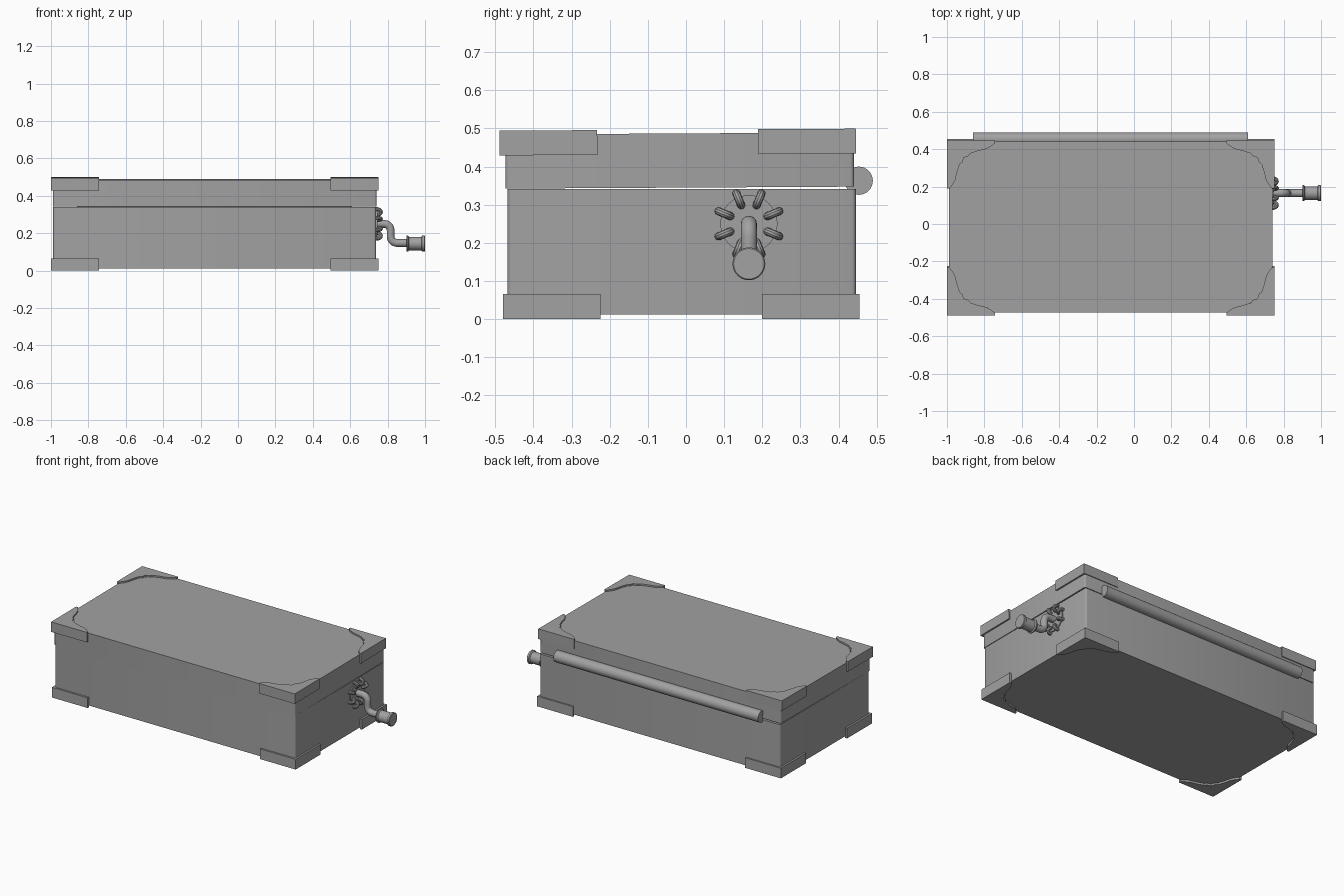
import bpy, bmesh, math
from mathutils import Vector, Matrix

if "Cube" in bpy.data.objects:
    bpy.data.objects.remove(bpy.data.objects["Cube"])

grey = bpy.data.materials.new("plain_grey")
grey.diffuse_color = (0.36, 0.36, 0.36, 1)
grey.use_nodes = True
grey.node_tree.nodes["Principled BSDF"].inputs["Base Color"].default_value = grey.diffuse_color


def finish(name, bm, smooth=False):
    bmesh.ops.recalc_face_normals(bm, faces=bm.faces)
    me = bpy.data.meshes.new(name)
    bm.to_mesh(me)
    bm.free()
    me.materials.append(grey)
    ob = bpy.data.objects.new(name, me)
    bpy.context.collection.objects.link(ob)
    if smooth:
        bpy.ops.object.select_all(action='DESELECT')
        ob.select_set(True)
        bpy.context.view_layer.objects.active = ob
        bpy.ops.object.shade_smooth_by_angle(angle=math.radians(35))
    return ob


def box(name, lo, hi, bevel):
    bm = bmesh.new()
    lo, hi = Vector(lo), Vector(hi)
    bmesh.ops.create_cube(bm, size=1, matrix=Matrix.Translation((lo + hi) / 2)
                          @ Matrix.Diagonal((*(hi - lo), 1)))
    # round the upright edges only
    upright = [e for e in bm.edges if abs(e.verts[0].co.z - e.verts[1].co.z) > 0.01]
    bmesh.ops.bevel(bm, geom=upright, offset=bevel, segments=3, profile=0.5, affect='EDGES')
    return finish(name, bm, True)


def lathe_x(name, profile, y, z, n=32):
    """Turned part around an axis along x; profile is (x, radius)."""
    bm = bmesh.new()
    rings = [[bm.verts.new((x, y + r * math.cos(2 * math.pi * i / n),
                            z + r * math.sin(2 * math.pi * i / n))) for i in range(n)]
             for x, r in profile]
    for a, b in zip(rings, rings[1:]):
        for i in range(n):
            bm.faces.new((a[i], a[(i + 1) % n], b[(i + 1) % n], b[i]))
    bm.faces.new(rings[0])
    bm.faces.new(rings[-1])
    return finish(name, bm, True)


def tube(name, points, radius, n=14):
    """Round tube swept along a planar path."""
    bm = bmesh.new()
    pts = [Vector(p) for p in points]
    normal = (pts[1] - pts[0]).cross(pts[-1] - pts[0]).normalized()
    rings = []
    for i, p in enumerate(pts):
        t = (pts[min(i + 1, len(pts) - 1)] - pts[max(i - 1, 0)]).normalized()
        side = t.cross(normal)
        rings.append([bm.verts.new(p + radius * (math.cos(a) * normal + math.sin(a) * side))
                      for a in (2 * math.pi * k / n for k in range(n))])
    for a, b in zip(rings, rings[1:]):
        for i in range(n):
            bm.faces.new((a[i], a[(i + 1) % n], b[(i + 1) % n], b[i]))
    bm.faces.new(rings[0])
    bm.faces.new(rings[-1])
    return finish(name, bm, True)


# scalloped corner outline, measured inward from the corner
HALF = [(0.256, 0), (0.256, 0.014), (0.232, 0.032), (0.21, 0.044),
        (0.165, 0.055), (0.125, 0.068), (0.115, 0.082)]
OUTLINE = [(0, 0)] + HALF + [(0.09, 0.09)] + [(b, a) for a, b in reversed(HALF)]


def corner(name, x, y, sx, sy, z0, z1):
    bm = bmesh.new()
    face = bm.faces.new([bm.verts.new((x + sx * a, y + sy * b, z0)) for a, b in OUTLINE])
    out = bmesh.ops.extrude_face_region(bm, geom=[face])
    for v in out["geom"]:
        if isinstance(v, bmesh.types.BMVert):
            v.co.z = z1
    return finish(name, bm)


# chest body and slightly tilted lid
box("chest_body", (-0.988, -0.468, 0.012), (0.738, 0.446, 0.341), 0.012)
lid_parts = [box("lid", (-0.99, -0.473, 0.345), (0.74, 0.441, 0.487), 0.01)]

# corner guards at the bottom and on the lid
for x, sx, side in ((-1, 1, "left"), (0.75, -1, "right")):
    for sy, end in ((1, "front"), (-1, "back")):
        corner(f"foot_corner_{end}_{side}", x, -0.48 if sy > 0 else 0.455, sx, sy, 0, 0.066)
        lid_parts.append(corner(f"lid_corner_{end}_{side}", x,
                                -0.488 if sy > 0 else 0.446, sx, sy, 0.432, 0.497))
pivot = Vector((0, 0, 0.345))
tilt = Matrix.Translation(pivot) @ Matrix.Rotation(0.0055, 4, 'X') @ Matrix.Translation(-pivot)
for ob in lid_parts:
    ob.data.transform(tilt)

# hinge rod along the back
lathe_x("hinge_rod", [(-0.86, 0.037), (0.61, 0.037)], 0.453, 0.363)

# crank hub with eight arched prongs
CY, CZ = 0.165, 0.25
lathe_x("crank_hub", [(0.73, 0.075), (0.745, 0.075)], CY, CZ)
for k in range(8):
    a = math.radians(22.5 + 45 * k)
    path = []
    for i in range(13):
        t = math.pi * i / 12
        r = 0.069 - 0.017 * math.cos(t)
        path.append((0.738 + 0.026 * math.sin(t), CY + r * math.cos(a), CZ + r * math.sin(a)))
    tube(f"hub_prong_{k + 1}", path, 0.0105, 10)

# crank arm with two round bends
BEND, LOW, AX = 0.035, 0.148, 0.816
arm = [(0.735, CY, CZ)]
quarter = [math.pi / 2 * i / 8 for i in range(9)]
arm += [(AX - BEND + BEND * math.sin(t), CY, CZ - BEND + BEND * math.cos(t)) for t in quarter]
arm += [(AX + BEND - BEND * math.cos(t), CY, LOW + BEND - BEND * math.sin(t)) for t in quarter]
arm.append((0.91, CY, LOW))
tube("crank_arm", arm, 0.021, 18)

# turned grip
lathe_x("crank_grip", [(0.9, 0.04), (0.903, 0.043), (0.909, 0.043), (0.914, 0.036),
                       (0.98, 0.036), (0.985, 0.043), (0.997, 0.043), (1.0, 0.04)],
        CY, 0.145)
